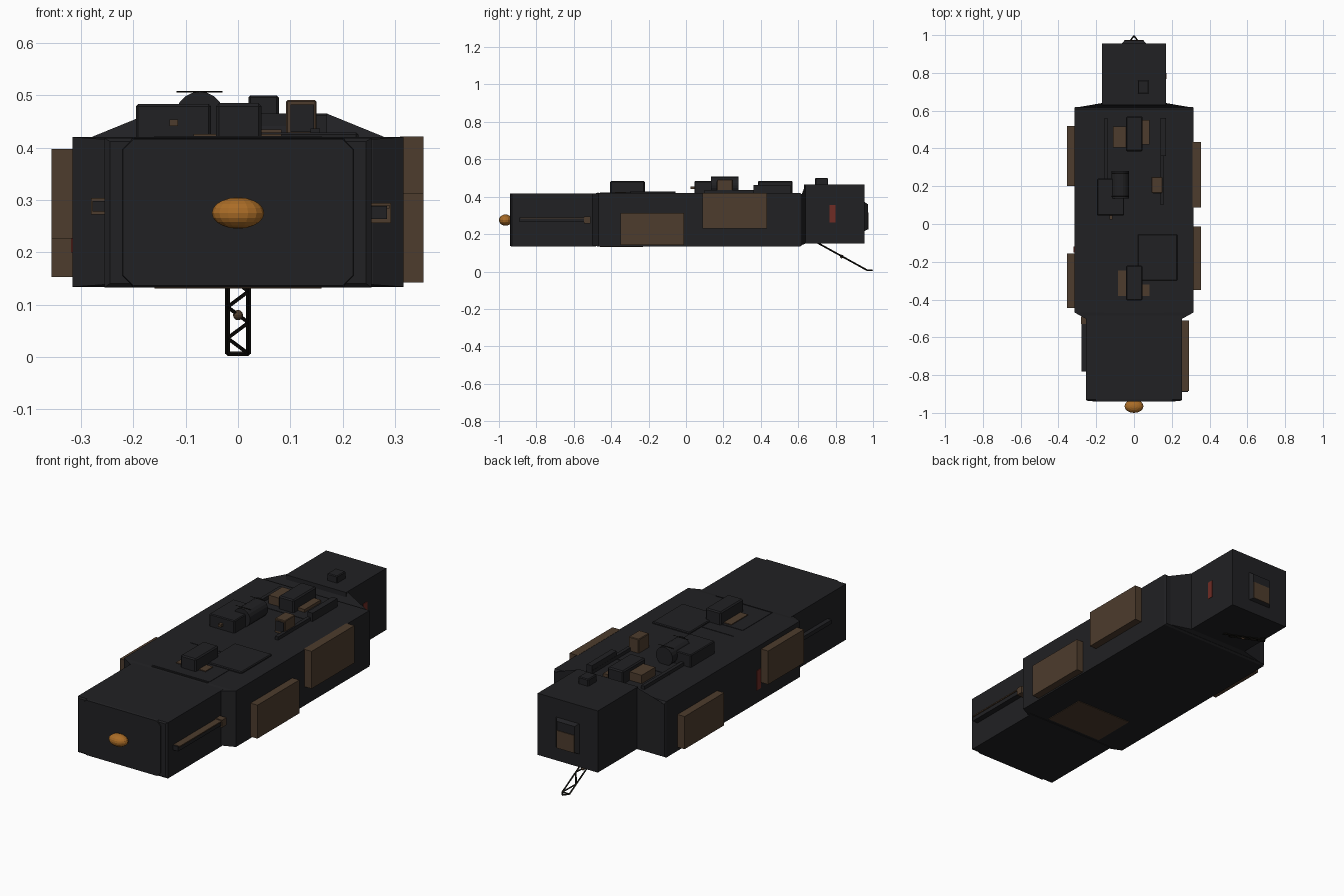
import bpy, bmesh, math
from mathutils import Vector

if "Cube" in bpy.data.objects:
    bpy.data.objects.remove(bpy.data.objects["Cube"])


def material(name, col):
    m = bpy.data.materials.new(name)
    m.diffuse_color = (*col, 1)
    m.use_nodes = True
    m.node_tree.nodes["Principled BSDF"].inputs["Base Color"].default_value = m.diffuse_color
    return m


DARK = material("dark_hull", (0.015, 0.015, 0.017))
BROWN = material("brown_plate", (0.075, 0.045, 0.026))
ORANGE = material("orange_lens", (0.40, 0.15, 0.02))
RED = material("red_panel", (0.16, 0.025, 0.018))
BLACK = material("black_frame", (0.008, 0.007, 0.005))


def finish(name, bm, mat):
    bmesh.ops.recalc_face_normals(bm, faces=bm.faces)
    me = bpy.data.meshes.new(name)
    bm.to_mesh(me)
    bm.free()
    me.materials.append(mat)
    ob = bpy.data.objects.new(name, me)
    bpy.context.collection.objects.link(ob)
    return ob


def loft(name, sections, mat=DARK):
    """Skin equal-sized (x, z) rings placed along y: [(y, ring), ...]"""
    bm = bmesh.new()
    rings = [[bm.verts.new((x, y, z)) for x, z in ring] for y, ring in sections]
    n = len(rings[0])
    for a, b in zip(rings, rings[1:]):
        for i in range(n):
            j = (i + 1) % n
            bm.faces.new((a[i], a[j], b[j], b[i]))
    bm.faces.new(rings[0])
    bm.faces.new(rings[-1])
    return finish(name, bm, mat)


def rect(w, z0, z1):
    return [(-w, z0), (w, z0), (w, z1), (-w, z1)]


def octagon(w, z0, z1, c):
    return [(-w + c, z0), (w - c, z0), (w, z0 + c), (w, z1 - c),
            (w - c, z1), (-w + c, z1), (-w, z1 - c), (-w, z0 + c)]


def box(name, x0, x1, y0, y1, z0, z1, mat=DARK, bevel=0):
    bm = bmesh.new()
    bmesh.ops.create_cube(bm, size=1)
    for v in bm.verts:
        v.co = ((x0 + x1) / 2 + v.co.x * (x1 - x0),
                (y0 + y1) / 2 + v.co.y * (y1 - y0),
                (z0 + z1) / 2 + v.co.z * (z1 - z0))
    if bevel:
        bmesh.ops.bevel(bm, geom=bm.edges[:], offset=bevel, segments=1, affect='EDGES')
    return finish(name, bm, mat)


def beam(name, a, b, r, mat=BLACK, sides=4):
    a, b = Vector(a), Vector(b)
    bm = bmesh.new()
    bmesh.ops.create_cone(bm, cap_ends=True, segments=sides, radius1=r, radius2=r,
                          depth=(b - a).length)
    ob = finish(name, bm, mat)
    ob.location = (a + b) / 2
    ob.rotation_euler = (b - a).to_track_quat('Z', 'Y').to_euler()
    return ob


# Main hull: bow, flared shoulder, mid body
loft("bow_hull", [(-0.937, rect(0.245, 0.14, 0.412)), (-0.93, rect(0.255, 0.133, 0.418)),
                  (-0.48, rect(0.255, 0.133, 0.418))])
loft("mid_hull", [(-0.50, rect(0.258, 0.138, 0.416)), (-0.468, rect(0.316, 0.134, 0.42)),
                  (0.61, rect(0.316, 0.134, 0.42)), (0.62, rect(0.312, 0.14, 0.41))])
loft("stern_collar", [(0.60, rect(0.312, 0.14, 0.40)), (0.617, rect(0.305, 0.14, 0.41)),
                      (0.64, rect(0.17, 0.15, 0.465))])
box("stern_block", -0.17, 0.17, 0.63, 0.955, 0.15, 0.465)
loft("bow_plate", [(-0.941, octagon(0.22, 0.136, 0.416, 0.02)),
                   (-0.93, octagon(0.222, 0.134, 0.418, 0.02))])
for s, z in ((1, 0.419), (-1, 0.134)):
    box("trim_strip", -0.16, 0.16, -0.46, -0.23, z - 0.003, z + 0.003, BROWN if s < 0 else DARK)

# Bow lens
bm = bmesh.new()
bmesh.ops.create_uvsphere(bm, u_segments=16, v_segments=10, radius=1)
for v in bm.verts:
    v.co = (v.co.x * 0.05, v.co.y * 0.035 - 0.965, v.co.z * 0.03 + 0.275)
finish("bow_lens", bm, ORANGE)

# Armour slabs on the flanks
for x0, x1, y0, y1, z0, z1 in ((0.31, 0.355, 0.087, 0.433, 0.23, 0.421),
                               (0.31, 0.355, -0.35, -0.012, 0.142, 0.313),
                               (-0.356, -0.31, 0.20, 0.52, 0.153, 0.32),
                               (-0.356, -0.31, -0.445, -0.155, 0.226, 0.397)):
    box("flank_slab", x0, x1, y0, y1, z0, z1, BROWN)

# Bow side rails with end blocks
box("right_rail", 0.25, 0.285, -0.89, -0.52, 0.264, 0.288, DARK)
box("right_rail_cap", 0.25, 0.29, -0.885, -0.52, 0.284, 0.29, BROWN)
box("right_rail_block", 0.25, 0.292, -0.545, -0.51, 0.256, 0.294, BROWN)
box("left_rail", -0.278, -0.25, -0.78, -0.50, 0.278, 0.298, DARK)
box("left_rail_block", -0.281, -0.25, -0.53, -0.49, 0.272, 0.304, BROWN)

# Deck houses with brown side lockers
box("aft_house", -0.042, 0.045, 0.385, 0.57, 0.41, 0.485, DARK, 0.006)
box("aft_locker_left", -0.11, -0.035, 0.405, 0.515, 0.41, 0.463, BROWN)
box("aft_locker_right", 0.04, 0.083, 0.42, 0.55, 0.41, 0.435, BROWN)
box("fore_house", -0.042, 0.045, -0.405, -0.22, 0.41, 0.485, DARK, 0.006)
box("fore_locker_left", -0.085, -0.035, -0.38, -0.245, 0.41, 0.426, BROWN)
box("fore_locker_right", 0.04, 0.083, -0.38, -0.32, 0.41, 0.426, BROWN)
box("side_house", -0.195, -0.052, 0.045, 0.24, 0.41, 0.483, DARK, 0.004)
box("house_port", -0.131, -0.115, 0.025, 0.05, 0.441, 0.454, BROWN)

# Drum with thin cross rods
beam("deck_drum", (-0.073, 0.135, 0.46), (-0.073, 0.28, 0.46), 0.047, DARK, 20)
for y in (0.148, 0.268):
    beam("drum_rod", (-0.118, y, 0.507), (-0.03, y, 0.507), 0.0015)

# Framed deck box
box("deck_box", 0.092, 0.15, 0.165, 0.25, 0.41, 0.491, BROWN, 0.003)
box("deck_box_window", 0.1, 0.145, 0.162, 0.17, 0.43, 0.482, DARK)

# Deck rails, hatch panel and seams
for s in (-1, 1):
    box("deck_rail", s * 0.148 - 0.009, s * 0.148 + 0.009, 0.10, 0.56, 0.41, 0.437)
box("deck_hatch", 0.02, 0.23, -0.30, -0.055, 0.41, 0.429, DARK, 0.004)
box("deck_step", 0.14, 0.17, 0.36, 0.56, 0.41, 0.462)
for y in (-0.47, -0.155, 0.36):
    box("deck_seam", -0.16, 0.16, y - 0.002, y + 0.002, 0.415, 0.422)

# Stern equipment
box("stern_top_box", 0.02, 0.078, 0.69, 0.76, 0.46, 0.5, DARK, 0.004)
loft("stern_hood", [(0.95, rect(0.07, 0.215, 0.375)), (0.972, rect(0.05, 0.225, 0.36))])
box("stern_hatch", -0.05, 0.05, 0.96, 0.975, 0.225, 0.315, BROWN)
box("stern_red_panel", 0.16, 0.172, 0.768, 0.80, 0.263, 0.355, RED)
box("flank_red_panel", -0.319, -0.31, -0.15, -0.118, 0.2, 0.3, RED)

# Lattice boom under the stern
top, low = Vector((0, 0.70, 0.155)), Vector((0, 0.97, 0.006))
side = Vector((0.02, 0, 0))
for s in (-1, 1):
    beam("boom_side", top + s * side, low + s * side, 0.0045)
    beam("boom_tip", low + s * side, (0, 0.997, 0.006), 0.004)
beam("boom_end", low - side, low + side, 0.004)
for i in range(5):
    s = 1 if i % 2 else -1
    beam("boom_brace", top.lerp(low, i / 5) + s * side, top.lerp(low, (i + 1) / 5) - s * side, 0.004)
bm = bmesh.new()
bmesh.ops.create_uvsphere(bm, u_segments=10, v_segments=6, radius=0.01)
finish("boom_joint", bm, BROWN).location = (0, 0.832, 0.08)
